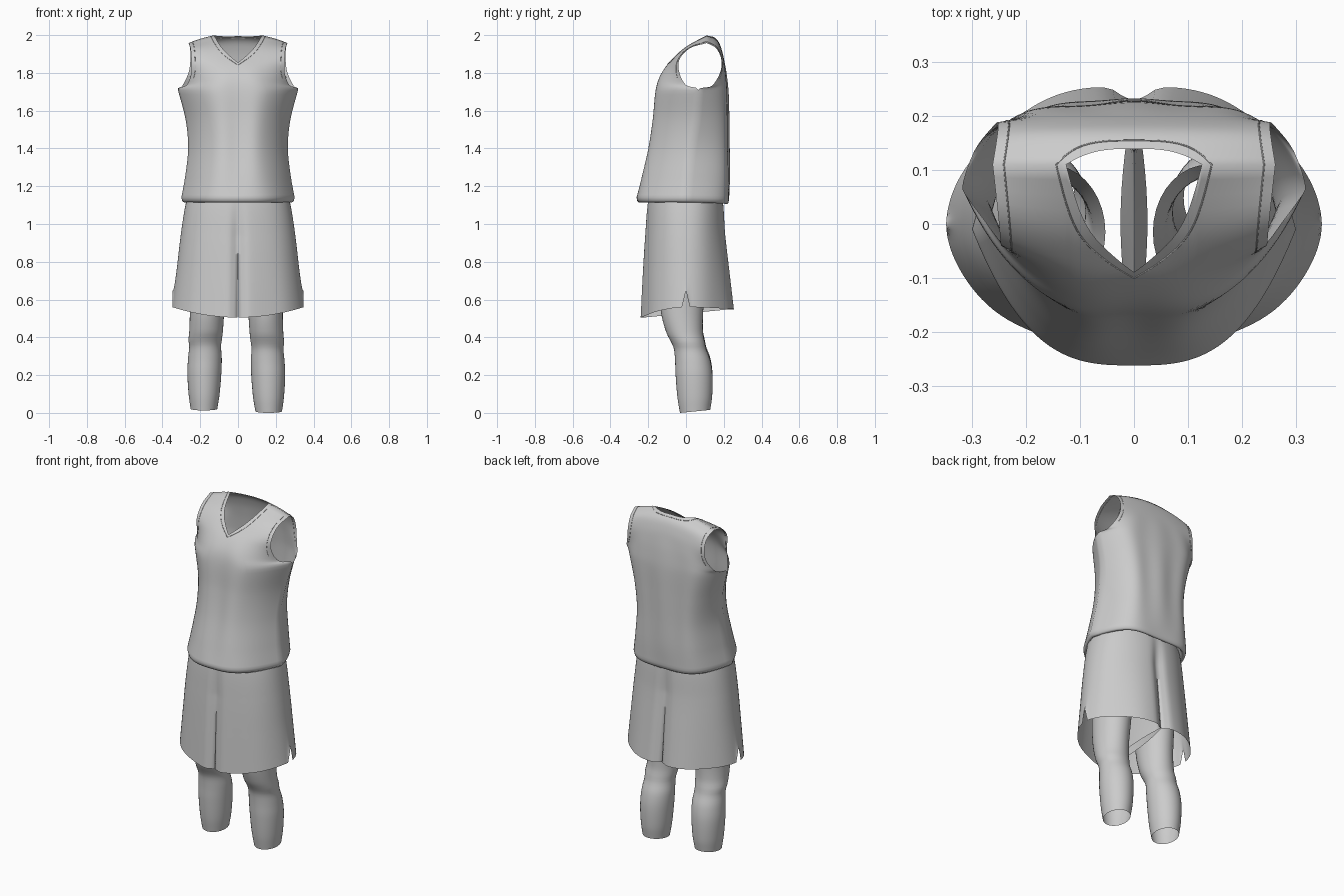
import bpy, bmesh, math

if "Cube" in bpy.data.objects:
    bpy.data.objects.remove(bpy.data.objects["Cube"])


def interp(table, t):
    """Smooth (cubic) lookup of a row of values keyed by its first number."""
    n = len(table)
    t = min(max(t, table[0][0]), table[-1][0])
    i = 0
    while i < n - 2 and t > table[i + 1][0]:
        i += 1
    a, b = table[i], table[i + 1]
    p, q = table[max(i - 1, 0)], table[min(i + 2, n - 1)]
    h = b[0] - a[0]
    s = (t - a[0]) / h
    out = []
    for k in range(1, len(a)):
        m0 = (b[k] - p[k]) / (b[0] - p[0]) * h
        m1 = (q[k] - a[k]) / (q[0] - a[0]) * h
        out.append((2*s**3 - 3*s*s + 1) * a[k] + (s**3 - 2*s*s + s) * m0
                   + (3*s*s - 2*s**3) * b[k] + (s**3 - s*s) * m1)
    return out


def add_grid(bm, rows, closed=False, keep=lambda r, c: True):
    vs = [[bm.verts.new(p) for p in row] for row in rows]
    n = len(rows[0])
    for r in range(len(rows) - 1):
        for c in range(n if closed else n - 1):
            if keep(r, c):
                d = (c + 1) % n
                bm.faces.new((vs[r][c], vs[r][d], vs[r+1][d], vs[r+1][c]))


def finish(bm, name):
    bmesh.ops.remove_doubles(bm, verts=bm.verts, dist=0.0004)
    bmesh.ops.delete(bm, geom=[v for v in bm.verts if not v.link_faces], context='VERTS')
    bmesh.ops.recalc_face_normals(bm, faces=bm.faces)
    for f in bm.faces:
        f.smooth = True
    me = bpy.data.meshes.new(name)
    bm.to_mesh(me)
    bm.free()
    ob = bpy.data.objects.new(name, me)
    bpy.context.collection.objects.link(ob)
    return ob


# Jersey: side seam + armhole edge (x, y, z) and centre line (y, z), keyed from hem to shoulder
SEAM = [(0, .300, -.01, 1.14), (.15, .28, 0, 1.25), (.3, .264, .02, 1.4),
        (.45, .277, .05, 1.55), (.6, .318, .065, 1.71)]
EDGE = {-1: SEAM + [(.68, .272, .0, 1.735), (.76, .247, -.035, 1.80), (.84, .247, -.035, 1.87),
                    (.92, .252, .02, 1.93), (1, .262, .11, 1.958)],
        1: SEAM + [(.68, .296, .135, 1.73), (.76, .262, .18, 1.80), (.84, .252, .187, 1.87),
                   (.92, .254, .16, 1.93), (1, .262, .11, 1.958)]}
CENTRE = {-1: [(0, -.262, 1.14), (.15, -.235, 1.25), (.3, -.2, 1.4), (.45, -.177, 1.55),
               (.6, -.163, 1.70), (.68, -.145, 1.77), (.76, -.11, 1.83), (.84, -.065, 1.88),
               (.92, 0, 1.94), (1, .11, 2.011)],
          1: [(0, .228, 1.13), (.15, .23, 1.25), (.3, .227, 1.4), (.45, .225, 1.55),
              (.6, .222, 1.70), (.68, .215, 1.78), (.76, .205, 1.85), (.84, .19, 1.92),
              (.92, .165, 1.975), (1, .11, 2.011)]}


def jersey_point(side, u, t):
    # both panels share the seam exactly up to the armhole
    ex, ey, ez = interp(SEAM if t <= .6 else EDGE[side], t)
    cy, cz = interp(CENTRE[side], t)
    p = 3 if side < 0 else 5
    y = ey + (cy - ey) * (1 - abs(u) ** p)
    fold = .005 * math.sin(math.pi * min(t / .8, 1)) * math.cos(9 * u) * (1 - u * u)
    return (u * ex, y + fold, ez + (cz - ez) * (1 - u * u))


def neck_limit(side, u):
    f = min(abs(u) / .48, 1)
    if side < 0:
        return .80 + .2 * (.75 * f + .25 * f ** 6)     # V at the front
    return .96 + .04 * f ** 3                          # shallow scoop at the back


ROLL = [(.86, .03), (.9, -.01), (.95, -.026), (.985, -.018)]   # tucked hem
us = [i / 25 - 1 for i in range(51)]
bm = bmesh.new()
for side in (-1, 1):
    rows = []
    for k, dz in ROLL:
        ring = [jersey_point(side, u, 0) for u in us]
        rows.append([(x * k, y * k, z + dz) for x, y, z in ring])
    for j in range(51):
        rows.append([jersey_point(side, u, j / 50 * neck_limit(side, u)) for u in us])
    add_grid(bm, rows)
finish(bm, "jersey")


# Stitch lines round the neck and the armholes
def stitching(name, paths, cyclic):
    cu = bpy.data.curves.new(name, 'CURVE')
    cu.dimensions = '3D'
    cu.bevel_depth = .0015
    cu.bevel_resolution = 1
    for pts in paths:
        sp = cu.splines.new('POLY')
        sp.points.add(len(pts) - 1)
        for q, p in zip(sp.points, pts):
            q.co = (*p, 1)
        sp.use_cyclic_u = cyclic
    bpy.context.collection.objects.link(bpy.data.objects.new(name, cu))


neck = []
for side in (-1, 1):
    for i in range(61):
        w = -side * (i / 30 - 1)
        t = neck_limit(side, w * .48) - .022 * (1 - w ** 6)
        neck.append(jersey_point(side, w * .55, t))
stitching("neck_stitching", [neck], True)
arms = []
for s in (-1, 1):
    arms.append([jersey_point(-1, s * .92, .72 + .28 * i / 30) for i in range(31)]
                + [jersey_point(1, s * .92, 1 - .28 * i / 30) for i in range(1, 31)])
stitching("armhole_stitching", arms, False)

# Shorts: one leg, mirrored. Keyed by drop: z, half width, front y, back y
SHORTS = [(0, 1.20, .245, .18, .175), (.1, 1.13, .272, .203, .197), (.35, .95, .302, .22, .212),
          (.65, .76, .323, .232, .235), (1, .56, .345, .242, .26)]
CROTCH, OUT, INN, ROWS = .42, 60, 14, 50
rows = []
for r in range(ROWS + 1):
    s = r / ROWS
    z, rx, yf, yb = interp(SHORTS, s)
    low = max(0, (s - CROTCH) / (1 - CROTCH))
    row = []
    for c in range(OUT + 1):
        a = math.pi * (c / OUT - .5)
        x = max(rx * math.cos(a), 0)
        sn = math.sin(a)
        front = sn < 0
        y = (-yf if front else yb) * abs(sn) ** (.85 + (.22 if front else .28) * s)
        crease = .10 * min(s * 3, 1) * math.exp(-(x / .03) ** 2)
        y *= 1 - crease + .018 * s * math.sin(7 * a)
        # hem is lowest at the inner front, with a slit at the side
        hem = -.055 * max(0, -sn) ** 2 - .012 * max(0, sn) ** 2
        slit = .09 * max(0, 1 - abs(c - OUT / 2) / 2)
        row.append((x + .003 * low, y, z + hem * s + slit * s ** 8))
    first, last = row[0], row[-1]
    for k in range(1, INN):                     # inner leg wall
        f = k / INN
        p = [last[i] + (first[i] - last[i]) * f for i in range(3)]
        p[0] += .022 * low * math.sin(math.pi * f)
        row.append(tuple(p))
    rows.append(row)
bm = bmesh.new()
add_grid(bm, rows, True, lambda r, c: c < OUT or r >= CROTCH * ROWS)
shorts = finish(bm, "shorts")
mir = shorts.modifiers.new("mirror", 'MIRROR')
mir.merge_threshold = .0005

# Leg sleeves: z, inner x, outer x, front y, back y
LEG = [(.0, .092, .233, -.032, .128), (.08, .08, .243, -.045, .138), (.2, .07, .25, -.055, .14),
       (.28, .068, .246, -.058, .128), (.34, .072, .24, -.064, .106), (.37, .068, .244, -.076, .1),
       (.42, .062, .24, -.102, .09), (.52, .055, .237, -.13, .09), (.65, .045, .238, -.14, .1),
       (.8, .035, .24, -.14, .11)]
for name, sgn, dx, dz in (("right_leg_sleeve", 1, 0, 0), ("left_leg_sleeve", -1, .018, .013)):
    rows = []
    for r in range(49):
        z = .8 * r / 48
        xi, xo, yf, yb = interp(LEG, z)
        ring = []
        for c in range(36):
            a = 2 * math.pi * c / 36
            x = (xi + xo) / 2 + (xo - xi) / 2 * math.cos(a)
            y = (yf + yb) / 2 + (yb - yf) / 2 * math.sin(a)
            tilt = .008 * (1 + math.sin(a)) * max(0, 1 - z / .1)    # cuff rises at the back
            ring.append((sgn * (x + dx), y, z + dz + tilt))
        rows.append(ring)
    bm = bmesh.new()
    add_grid(bm, rows, True)
    finish(bm, name)
